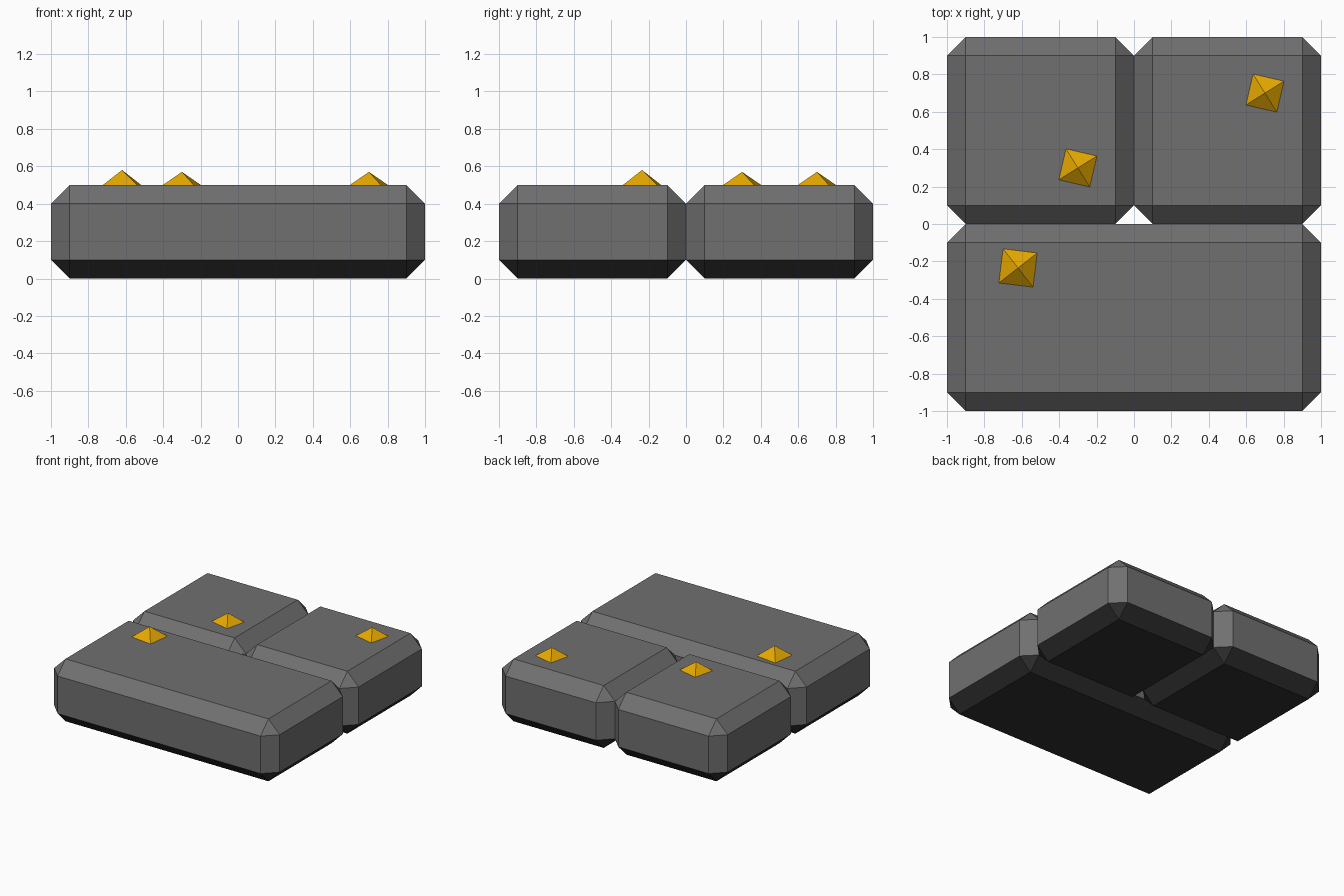
import bpy, bmesh, math
from mathutils import Matrix, Vector

if "Cube" in bpy.data.objects:
    bpy.data.objects.remove(bpy.data.objects["Cube"])


def material(name, rgb):
    m = bpy.data.materials.new(name)
    m.diffuse_color = (*rgb, 1.0)
    m.use_nodes = True
    m.node_tree.nodes["Principled BSDF"].inputs["Base Color"].default_value = m.diffuse_color
    return m


STONE = material("dark grey stone", (0.162, 0.162, 0.162))
UNDERSIDE = material("near black underside", (0.03, 0.03, 0.03))
GOLD = material("gold", (0.80, 0.40, 0.0))


def add_object(name, bm, mats):
    me = bpy.data.meshes.new(name)
    bm.to_mesh(me)
    bm.free()
    for mat in mats:
        me.materials.append(mat)
    ob = bpy.data.objects.new(name, me)
    bpy.context.collection.objects.link(ob)
    return ob


def slab(name, x0, x1, y0, y1, height=0.5, chamfer=0.1):
    """Paving block with every edge chamfered and a dark underside."""
    bm = bmesh.new()
    size = Vector((x1 - x0, y1 - y0, height))
    centre = Vector(((x0 + x1) / 2, (y0 + y1) / 2, height / 2))
    bmesh.ops.create_cube(bm, size=1, matrix=Matrix.Translation(centre) @ Matrix.Diagonal((*size, 1)))
    bmesh.ops.bevel(bm, geom=bm.edges[:], offset=chamfer, offset_type='OFFSET',
                    segments=1, affect='EDGES', clamp_overlap=True)
    bmesh.ops.recalc_face_normals(bm, faces=bm.faces)
    # Faces pointing down are dark
    for f in bm.faces:
        f.material_index = 1 if f.normal.z < -0.1 else 0
    return add_object(name, bm, [STONE, UNDERSIDE])


def nugget(name, x, y, radius, height, degrees):
    """Low four-sided pyramid lying on a slab."""
    bm = bmesh.new()
    place = Matrix.Translation((x, y, 0.5 + height / 2)) @ Matrix.Rotation(math.radians(degrees), 4, 'Z')
    bmesh.ops.create_cone(bm, cap_ends=True, segments=4, radius1=radius, radius2=0,
                          depth=height, matrix=place)
    bmesh.ops.remove_doubles(bm, verts=bm.verts[:], dist=1e-4)
    bmesh.ops.recalc_face_normals(bm, faces=bm.faces)
    return add_object(name, bm, [GOLD])


# Paving slabs: one long in front, two square behind
slab("front_slab", -1, 1, -1, 0)
slab("back_left_slab", -1, 0, 0, 1)
slab("back_right_slab", 0, 1, 0, 1)

# Gold nuggets
nugget("back_left_nugget", -0.30, 0.30, 0.12, 0.07, 32)
nugget("back_right_nugget", 0.70, 0.70, 0.12, 0.07, 32)
nugget("front_nugget", -0.62, -0.235, 0.13, 0.08, 38)
